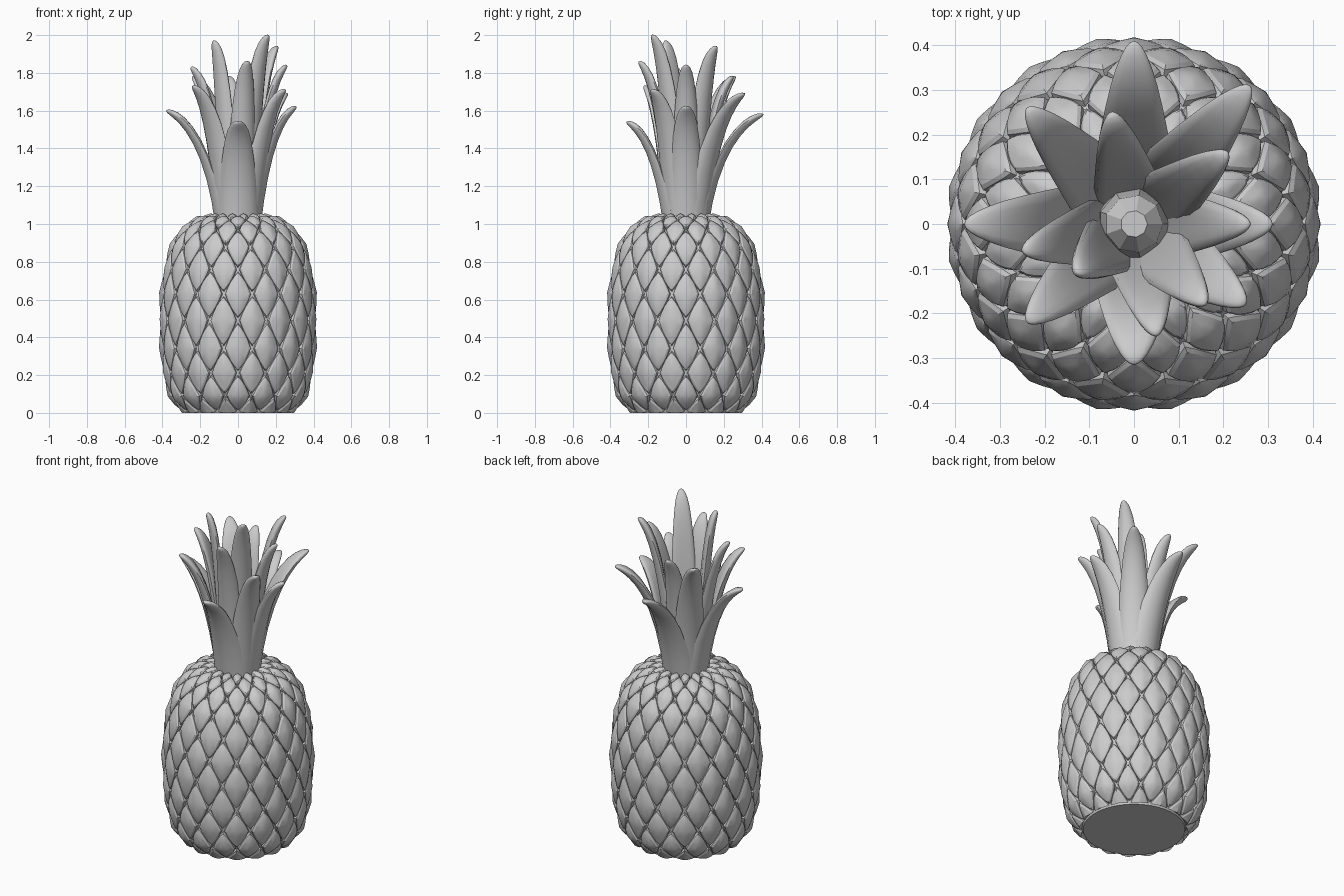
import bpy, bmesh, math
from mathutils import Vector

if "Cube" in bpy.data.objects:
    bpy.data.objects.remove(bpy.data.objects["Cube"])

# Body profile (radius, height); each point is one half-row of scales
PROFILE = [(.285, .01), (.35, .09), (.382, .21), (.397, .34), (.402, .49), (.397, .63),
           (.378, .76), (.345, .88), (.288, .97), (.215, 1.02), (.15, 1.035), (.08, 1.03)]
COLS = 16


def profile_raw(t):
    t = min(max(t, 0), len(PROFILE) - 1)
    i = min(int(t), len(PROFILE) - 2)
    f = t - i
    p = [Vector(PROFILE[min(max(i + k, 0), len(PROFILE) - 1)]) for k in (-1, 0, 1, 2)]
    return 0.5 * (2 * p[1] + (p[2] - p[0]) * f + (2 * p[0] - 5 * p[1] + 4 * p[2] - p[3]) * f ** 2
                  + (3 * p[1] - p[0] - 3 * p[2] + p[3]) * f ** 3)


def profile(t, h):
    """Point on the body profile, pushed out by h along its normal."""
    p = profile_raw(t)
    d = (profile_raw(t + .05) - profile_raw(t - .05)).normalized()
    return p.x + d.y * h, max(p.y - d.x * h, 0)


def polar(r, a, z):
    return Vector((r * math.cos(a), r * math.sin(a), z))


def finish(name, bm, angle):
    bmesh.ops.remove_doubles(bm, verts=bm.verts, dist=.0004)
    bmesh.ops.recalc_face_normals(bm, faces=bm.faces)
    me = bpy.data.meshes.new(name)
    bm.to_mesh(me)
    bm.free()
    ob = bpy.data.objects.new(name, me)
    bpy.context.collection.objects.link(ob)
    bpy.ops.object.select_all(action='DESELECT')
    ob.select_set(True)
    bpy.context.view_layer.objects.active = ob
    bpy.ops.object.shade_smooth_by_angle(angle=math.radians(angle))
    return ob


def skin(bm, rings):
    """Bridge consecutive closed rings of equal length."""
    for a, b in zip(rings, rings[1:]):
        n = len(a)
        for i in range(n):
            bm.faces.new((a[i], a[(i + 1) % n], b[(i + 1) % n], b[i]))


# Fruit core: smooth lathe that forms the floor of the grooves
bm = bmesh.new()
pts = [(.001, .0)] + [profile(k / 4, -.012) for k in range(45)] + [(.001, 1.02)]
pts[1] = (.28, .0)
rings = [[bm.verts.new(polar(r, 2 * math.pi * i / 64, z)) for i in range(64)] for r, z in pts]
skin(bm, rings)
finish("fruit_core", bm, 40)

# Diamond scales: raised faceted cushions in staggered rows
bm = bmesh.new()
SIDES = 16
CUSHION = [(.38, .015), (.74, .009), (.87, .002), (.92, -.016)]
for row in range(11):
    for col in range(COLS):
        a0 = 2 * math.pi * (col + (0 if row % 2 else .5)) / COLS

        def point(u, v, h):
            r, z = profile(row + v, h)
            return bm.verts.new(polar(r, a0 + u * math.pi / COLS, z))

        rings = []
        for s, h in CUSHION:
            ring = []
            for k in range(SIDES):
                c, d = math.cos(2 * math.pi * k / SIDES), math.sin(2 * math.pi * k / SIDES)
                q = s / (abs(c) ** 1.2 + abs(d) ** 1.2) ** (1 / 1.2)
                ring.append(point(c * q, d * q, h))
            rings.append(ring)
        skin(bm, rings)
        tip = point(0, .05, .021)
        for k in range(SIDES):
            bm.faces.new((tip, rings[0][k], rings[0][(k + 1) % SIDES]))
bmesh.ops.dissolve_degenerate(bm, edges=bm.edges, dist=.0004)
finish("scales", bm, 25)

# Crown leaves: tip position, base radius, half width
LEAVES = [
    (0, .41, 1.58, .10, .10), (.26, .31, 1.69, .10, .095), (-.24, .26, 1.78, .10, .09),
    (-.38, 0, 1.60, .10, .10), (-.24, -.22, 1.73, .10, .09), (0, -.315, 1.54, .10, .105),
    (.25, -.18, 1.71, .10, .09), (.31, 0, 1.62, .10, .095), (-.05, .25, 1.78, .08, .08),
    (.21, .16, 1.94, .075, .08), (.26, 0, 1.84, .08, .08), (-.25, -.06, 1.83, .08, .08),
    (-.13, -.11, 1.97, .07, .08), (.05, -.25, 1.86, .08, .08), (.16, -.18, 2.0, .075, .08)]
Z0 = 1.0


def leaf(i, x, y, z, r0, w):
    bm = bmesh.new()
    R, a, H = math.hypot(x, y), math.atan2(y, x), z - Z0
    P = [Vector(p) for p in ((r0, Z0), (r0 + .03, Z0 + .45 * H),
                             (r0 + .45 * (R - r0), Z0 + .92 * H), (R, z))]
    out, side = polar(1, a, 0), Vector((-math.sin(a), math.cos(a), 0))
    rings = []
    for t in (0, .15, .3, .45, .58, .7, .8, .88, .94, .975, .993, 1):
        m = 1 - t
        p = m ** 3 * P[0] + 3 * m * m * t * P[1] + 3 * m * t * t * P[2] + t ** 3 * P[3]
        d = (m * m * (P[1] - P[0]) + 2 * m * t * (P[2] - P[1]) + t * t * (P[3] - P[2])).normalized()
        n = out * d.y - Vector((0, 0, d.x))
        taper = (1 - .62 * t ** 1.6) * math.sqrt(max(1 - t ** 9, .0002))
        hw, th = w * taper, .024 * math.sqrt(max(1 - t ** 9, .0002))
        cup = .3 * hw * (1 - .5 * t)
        ring = []
        for k in range(14):
            c, s = math.cos(2 * math.pi * k / 14), math.sin(2 * math.pi * k / 14)
            ring.append(bm.verts.new(out * p.x + Vector((0, 0, p.y)) + side * hw * c
                                     + n * (th * s - cup * c * c)))
        rings.append(ring)
    skin(bm, rings)
    bm.faces.new(rings[0])
    bm.faces.new(rings[-1])
    finish(f"leaf_{i + 1}", bm, 50)


for i, spec in enumerate(LEAVES):
    leaf(i, *spec)

# Crown heart: low-poly stub between the leaves
bm = bmesh.new()
rings = [[bm.verts.new(polar(r, 2 * math.pi * k / 9, z)) for k in range(9)]
         for r, z in ((.085, 1.0), (.08, 1.2), (.065, 1.32), (.03, 1.37))]
skin(bm, rings)
bm.faces.new(rings[-1])
bm.faces.new(rings[0])
finish("crown_heart", bm, 20)
